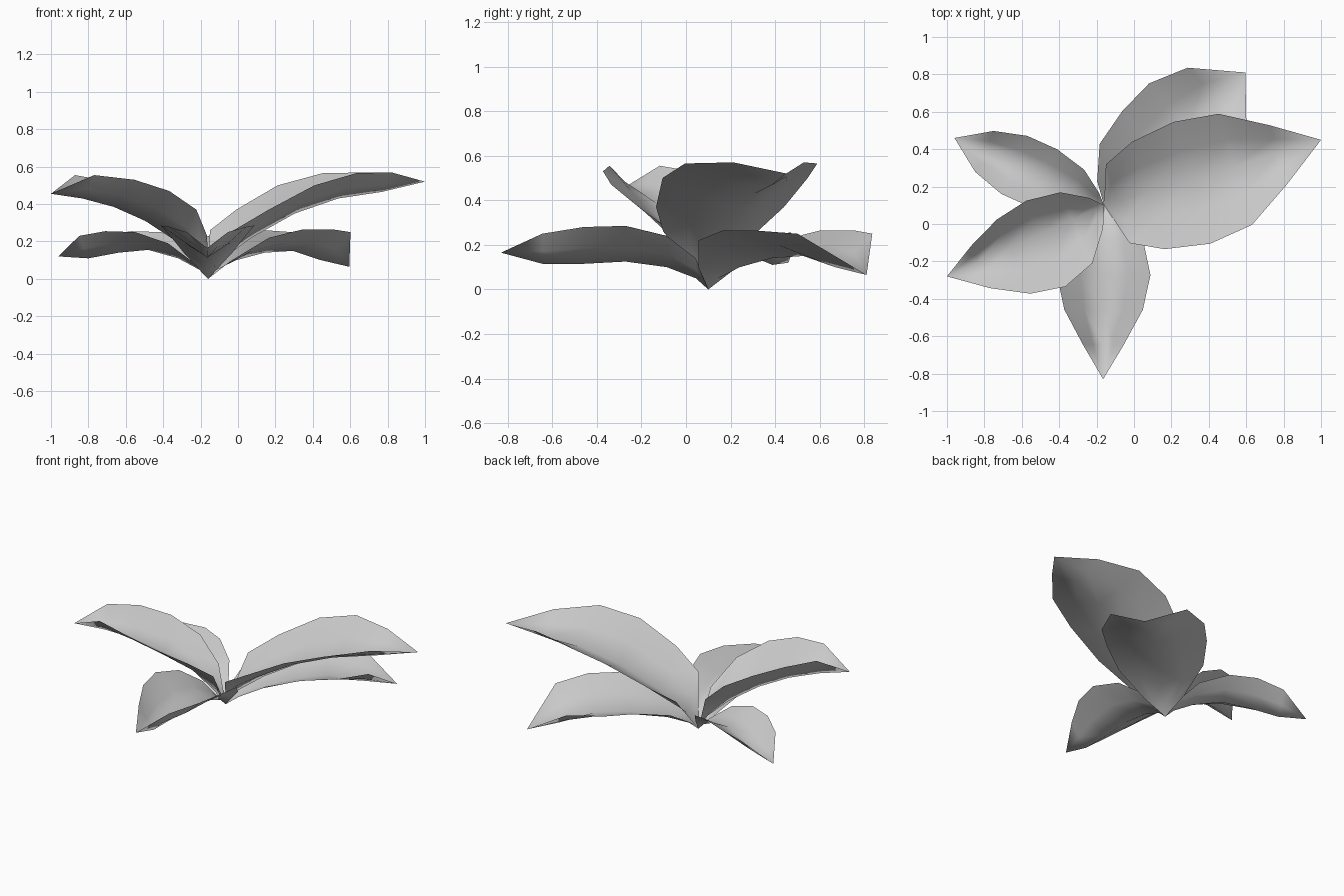
import bpy, bmesh, math
from mathutils import Vector

default_cube = bpy.data.objects.get("Cube")
if default_cube:
    bpy.data.objects.remove(default_cube, do_unlink=True)

leaf_grey = bpy.data.materials.new("leaf grey")
leaf_grey.use_nodes = True
colour = (0.6, 0.6, 0.6, 1)
leaf_grey.diffuse_color = colour
leaf_grey.node_tree.nodes["Principled BSDF"].inputs["Base Color"].default_value = colour

ROOT = Vector((-0.16, 0.10, 0))
STATIONS = (0.06, 0.2, 0.4, 0.6, 0.8)      # fractions of the leaf length
COLUMNS = (-1, -0.5, 0, 0.5, 1)            # right rim, midrib, left rim


def build_leaf(name, tip, widths, rims, ribs, left=1.0, right=1.0):
    """Cupped single-sheet leaf running from the shared root to its tip."""
    tip = Vector(tip)
    run = Vector((tip.x - ROOT.x, tip.y - ROOT.y, 0))
    side = Vector((-run.y, run.x, 0)).normalized()
    bm = bmesh.new()
    base = bm.verts.new(ROOT)
    rows = []
    for t, width, rim, rib in zip(STATIONS, widths, rims, ribs):
        row = []
        for s in COLUMNS:
            reach = s * width * (left if s > 0 else right)
            point = ROOT + run * t + side * reach
            point.z = rib + (rim - rib) * abs(s) ** 1.25
            row.append(bm.verts.new(point))
        rows.append(row)
    end = bm.verts.new(tip)

    # fans close both ends, quads fill the blade
    for i in range(len(COLUMNS) - 1):
        bm.faces.new((base, rows[0][i], rows[0][i + 1]))
        for a, b in zip(rows, rows[1:]):
            bm.faces.new((a[i], b[i], b[i + 1], a[i + 1]))
        bm.faces.new((rows[-1][i], end, rows[-1][i + 1]))
    bmesh.ops.recalc_face_normals(bm, faces=bm.faces)
    if sum(f.normal.z for f in bm.faces) < 0:
        bmesh.ops.reverse_faces(bm, faces=bm.faces)
    for face in bm.faces:
        face.smooth = True

    mesh = bpy.data.meshes.new(name)
    bm.to_mesh(mesh)
    bm.free()
    mesh.materials.append(leaf_grey)
    leaf = bpy.data.objects.new(name, mesh)
    bpy.context.collection.objects.link(leaf)
    return leaf


# Two raised upper leaves
build_leaf("large_left_leaf", tip=(1.0, 0.45, 0.52),
           widths=(0.22, 0.3, 0.34, 0.31, 0.165),
           rims=(0.26, 0.37, 0.5, 0.565, 0.57),
           ribs=(0.1, 0.22, 0.35, 0.43, 0.465), left=0.94, right=1.06)
build_leaf("upper_right_leaf", tip=(-1.0, -0.28, 0.455),
           widths=(0.09, 0.21, 0.255, 0.22, 0.125),
           rims=(0.23, 0.37, 0.47, 0.53, 0.555),
           ribs=(0.09, 0.2, 0.31, 0.385, 0.43), left=1.22, right=0.76)

# Three low, spreading leaves
build_leaf("back_leaf", tip=(0.595, 0.81, 0.065),
           widths=(0.12, 0.255, 0.3, 0.31, 0.23),
           rims=(0.1, 0.22, 0.265, 0.265, 0.25),
           ribs=(0.05, 0.1, 0.14, 0.15, 0.1))
build_leaf("back_right_leaf", tip=(-0.96, 0.46, 0.12),
           widths=(0.05, 0.13, 0.17, 0.17, 0.12),
           rims=(0.08, 0.19, 0.25, 0.255, 0.23),
           ribs=(0.05, 0.11, 0.155, 0.14, 0.11))
build_leaf("front_leaf", tip=(-0.165, -0.83, 0.165),
           widths=(0.13, 0.21, 0.25, 0.21, 0.11),
           rims=(0.14, 0.24, 0.285, 0.28, 0.25),
           ribs=(0.05, 0.1, 0.125, 0.115, 0.115))
